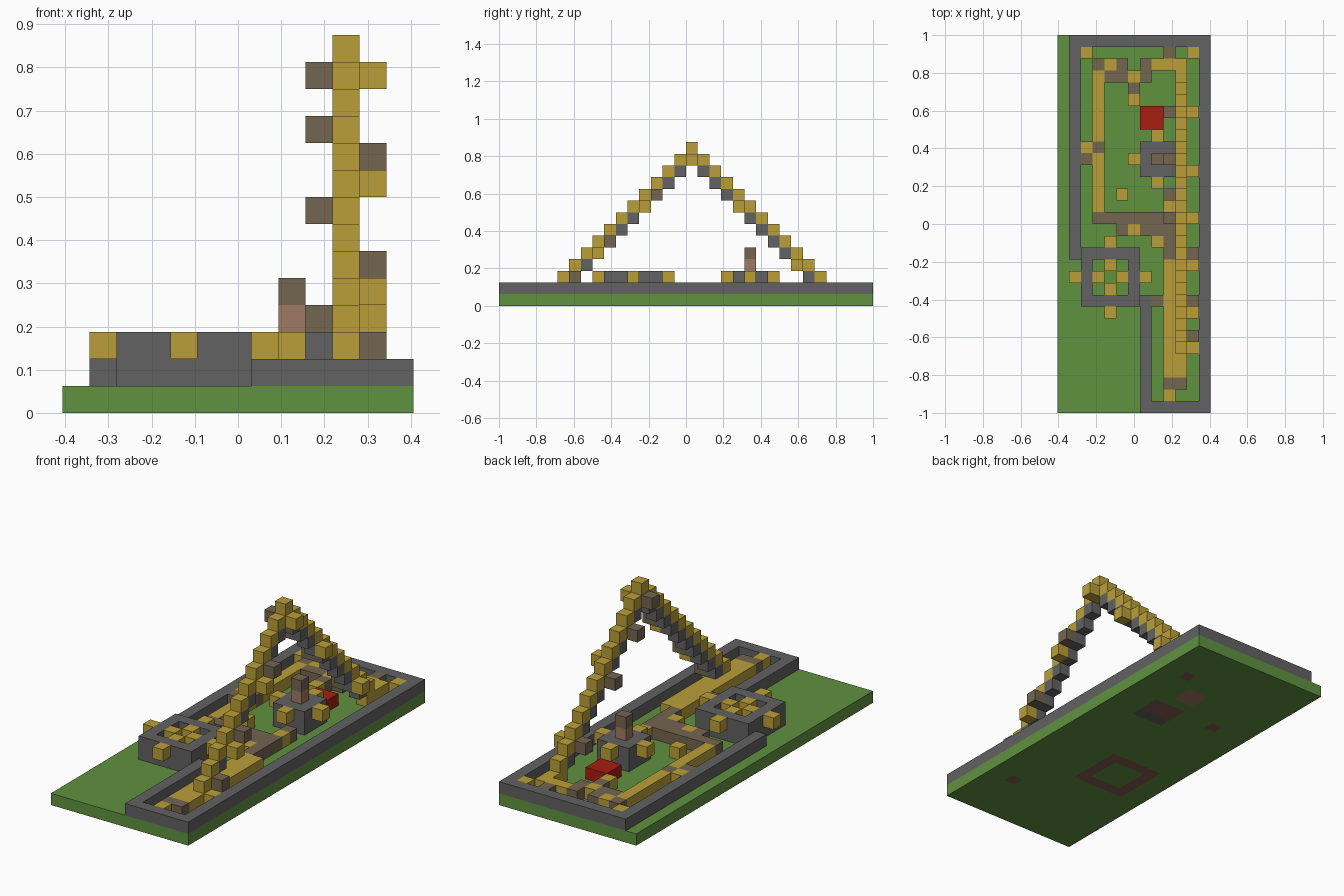
import bpy
import bmesh
from mathutils import Vector

CELL = 2 / 32          # edge of one block
COLS, ROWS = 13, 32    # rows are counted from the back, columns from -x

cube = bpy.data.objects.get("Cube")
if cube:
    bpy.data.objects.remove(cube, do_unlink=True)


def linear(value):
    value /= 255
    return value / 12.92 if value <= 0.04045 else ((value + 0.055) / 1.055) ** 2.4


def material(name, *rgb):
    colour = [linear(v) for v in rgb] + [1]
    mat = bpy.data.materials.new(name)
    mat.use_nodes = True
    mat.diffuse_color = colour
    mat.node_tree.nodes["Principled BSDF"].inputs["Base Color"].default_value = colour
    return mat


GRASS = material("grass_green", 96, 146, 64)
STONE = material("stone_grey", 98, 98, 98)
GOLD = material("gold", 187, 159, 57)
BROWN = material("dull_brown", 116, 102, 80)
CLAY = material("light_clay", 160, 122, 100)
DIRT = material("dark_dirt", 133, 93, 80)
RED = material("red", 168, 30, 16)


def finish(name, bm, mats):
    bmesh.ops.recalc_face_normals(bm, faces=bm.faces)
    mesh = bpy.data.meshes.new(name)
    bm.to_mesh(mesh)
    bm.free()
    for mat in mats:
        mesh.materials.append(mat)
    obj = bpy.data.objects.new(name, mesh)
    bpy.context.collection.objects.link(obj)
    return obj


def blocks(name, mat, boxes):
    """Boxes given as (column, row, level, columns wide, rows deep, levels high)."""
    bm = bmesh.new()
    for box in boxes:
        col, row, level, wide, deep, high = (*box, 1, 1, 1)[:6] if len(box) == 3 else box
        size = Vector((wide, deep, high)) * CELL
        centre = Vector((col + wide / 2 - COLS / 2,
                         ROWS / 2 - row - deep / 2,
                         level + high / 2)) * CELL
        verts = bmesh.ops.create_cube(bm, size=1)["verts"]
        for v in verts:
            v.co = v.co * size + centre
    return finish(name, bm, [mat])


def run(col, row, wide=1, deep=1, level=1, high=1):
    return (col, row, level, wide, deep, high)


def ring(col, row, size, level, high):
    """Square wall one block thick."""
    end = size - 1
    return [run(col, row, size, 1, level, high),
            run(col, row + end, size, 1, level, high),
            run(col, row + 1, 1, end - 1, level, high),
            run(col + end, row + 1, 1, end - 1, level, high)]


# Lawn slab with foundations showing on its underside
def foundation(col, row):
    if max(abs(col - 4), abs(row - 20)) == 2:
        return 1
    if col in (7, 8) and row in (6, 7):
        return 2
    if 7 <= col <= 9 and 9 <= row <= 11:
        return 3 if row == 11 else 1
    return 1 if (col, row) in ((10, 4), (10, 26), (3, 9)) else 0


bm = bmesh.new()
bmesh.ops.create_grid(bm, x_segments=COLS, y_segments=ROWS, size=1)
for v in bm.verts:
    v.co.x *= COLS * CELL / 2
bottom = bm.faces[:]
top = bmesh.ops.extrude_face_region(bm, geom=bottom, use_keep_orig=True)["geom"]
for v in top:
    if isinstance(v, bmesh.types.BMVert):
        v.co.z = CELL
for face in bottom:
    c = face.calc_center_median() / CELL
    face.material_index = foundation(int(c.x + COLS / 2), int(ROWS / 2 - c.y))
finish("lawn", bm, [GRASS, DIRT, CLAY, STONE])

# Low stone border around the garden
blocks("border_wall", STONE, [
    run(1, 0, wide=12), run(1, 1, deep=18), run(12, 1, deep=31),
    run(7, 31, wide=5), run(7, 22, deep=9)])

# Square stone well with lamps on and inside its walls
blocks("well_wall", STONE, ring(2, 18, 5, 1, 2))
lamps = []
for step in (1, 3):
    for dx, dy in ((1, 0), (-1, 0), (0, 1), (0, -1)):
        lamps.append((4 + dx * step, 20 + dy * step, 2))
blocks("well_lamps", GOLD, lamps)

# Small hut with chimney and a lamp on each side
blocks("hut", STONE, [run(7, 9, 3, 3, 1, 2)])
blocks("hut_lamps", GOLD, [(8 + dx, 10 + dy, 2)
                           for dx, dy in ((2, 0), (-2, 0), (0, 2), (0, -2))])
blocks("chimney", CLAY, [(8, 10, 3)])
blocks("chimney_cap", BROWN, [(8, 10, 4)])
blocks("red_pad", RED, [run(7, 6, 2, 2)])

# Stepped arch: gold outer steps, stone inner steps
PEAK_ROW, PEAK_LEVEL, ARCH_COL = 15, 13, 10
outer = [(ARCH_COL, PEAK_ROW, PEAK_LEVEL), (ARCH_COL, PEAK_ROW, PEAK_LEVEL - 1)]
inner = []
for side in (-1, 1):
    for step in range(1, 12):
        row = PEAK_ROW + side * step
        outer.append((ARCH_COL, row, PEAK_LEVEL - step))
        if step < 11:
            inner.append((ARCH_COL, row, PEAK_LEVEL - 1 - step))
    outer.append((ARCH_COL, PEAK_ROW + side * 11, 1))
blocks("arch_outer_steps", GOLD, outer)
blocks("arch_inner_steps", STONE, inner)


# Knobs sticking out sideways from the inner steps
def knobs(col, offsets):
    return [(col, PEAK_ROW + k, PEAK_LEVEL - 1 - abs(k)) for k in offsets]


blocks("arch_gold_knobs", GOLD, knobs(11, (-9, -4, 0, 4, 8)))
blocks("arch_brown_knobs", BROWN,
       knobs(11, (3, 7, 10)) + knobs(9, (-9, -5, -2, 0)))

# Gold beds along both sides
blocks("left_bed", GOLD, [run(3, 3, deep=6), run(3, 10, deep=5)])
blocks("right_bed", GOLD, [run(9, 19, wide=2, deep=10)])

# Brown paths and steps
blocks("paths", BROWN, [
    run(3, 15, wide=7), run(5, 16), run(7, 16, wide=3),
    run(9, 17), run(9, 18), run(8, 22), run(9, 29, wide=2),
    run(3, 2), run(5, 2), run(4, 3, wide=2), run(6, 4), run(7, 2, deep=2),
    run(9, 1), run(3, 9), run(2, 10), run(9, 13)])

# Single gold blocks scattered through the garden
blocks("garden_blocks", GOLD, [
    run(2, 1), run(4, 2), run(6, 3), run(6, 5), run(8, 2, wide=2),
    run(10, 2, deep=2), run(11, 1), run(2, 9), run(5, 13), run(9, 14),
    run(6, 16), run(8, 17), run(9, 30), run(11, 26)])
